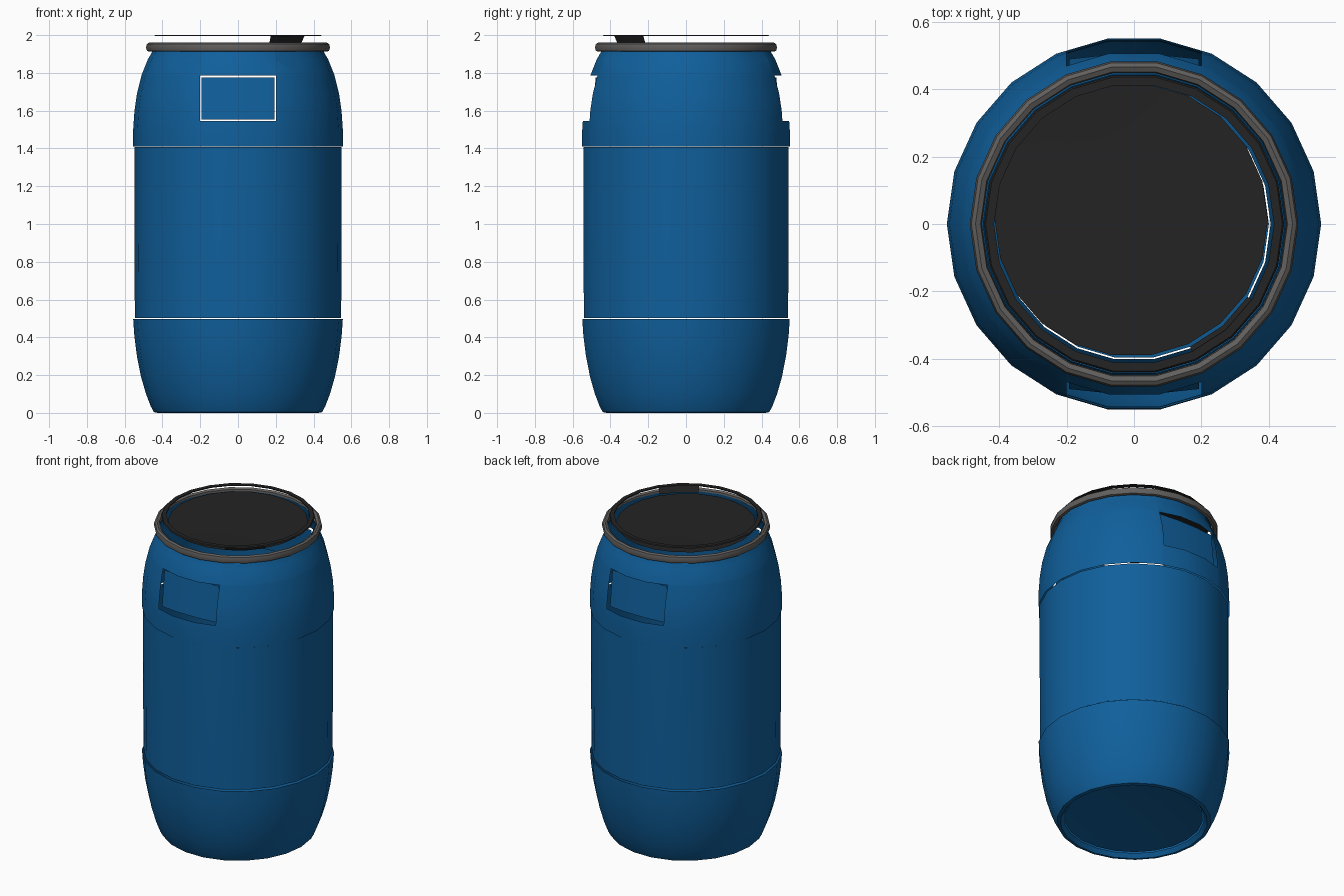
import bpy, bmesh, math

if "Cube" in bpy.data.objects:
    bpy.data.objects.remove(bpy.data.objects["Cube"])

N = 22  # sides of the barrel


def material(name, rgb):
    m = bpy.data.materials.new(name)
    m.diffuse_color = (*rgb, 1)
    m.use_nodes = True
    m.node_tree.nodes["Principled BSDF"].inputs["Base Color"].default_value = m.diffuse_color
    return m


BLUE = material("blue plastic", (0.005, 0.115, 0.33))
BLACK = material("black plastic", (0.017, 0.017, 0.017))
GREY = material("grey metal", (0.12, 0.115, 0.11))


def finish(bm, name, mat, angle=40):
    me = bpy.data.meshes.new(name)
    bm.to_mesh(me)
    bm.free()
    ob = bpy.data.objects.new(name, me)
    bpy.context.collection.objects.link(ob)
    me.materials.append(mat)
    bpy.ops.object.select_all(action='DESELECT')
    ob.select_set(True)
    bpy.context.view_layer.objects.active = ob
    bpy.ops.object.shade_smooth_by_angle(angle=math.radians(angle))
    return ob


def lathe(profile, closed=False, segments=None):
    """Revolve (radius, z) points about z; radius 0 becomes a single point."""
    bm = bmesh.new()
    rings = []
    for r, z in profile:
        if r == 0:
            rings.append([bm.verts.new((0, 0, z))] * N)
        else:
            rings.append([bm.verts.new((r * math.cos(2 * math.pi * i / N),
                                        r * math.sin(2 * math.pi * i / N), z))
                          for i in range(N)])
    pairs = list(zip(rings, rings[1:]))
    if closed:
        pairs.append((rings[-1], rings[0]))
    for a, b in pairs:
        for i in (segments or range(N)):
            j = (i + 1) % N
            quad = []
            for v in (a[i], a[j], b[j], b[i]):
                if v not in quad:
                    quad.append(v)
            bm.faces.new(quad)
    return bm


# lower bowl of the barrel with a rolled foot
finish(lathe([(0.405, 0.025), (0.425, 0.0), (0.445, 0.004), (0.462, 0.035),
              (0.487, 0.1), (0.513, 0.19), (0.535, 0.3), (0.549, 0.41),
              (0.555, 0.497)]), "lower_body", BLUE)

# recessed base
finish(lathe([(0, 0.055), (0.25, 0.05), (0.4, 0.03)]), "base", BLUE)

# straight middle wall
finish(lathe([(0.546, 0.503), (0.549, 0.95), (0.549, 1.408)]),
       "middle_body", BLUE)

# shoulder, with the two hand grips cut out and set back as panels
X, Z0, Z1 = 0.2, 1.545, 1.785
bm = lathe([(0.555, 1.411), (0.555, 1.5), (0.548, 1.6), (0.535, 1.69),
            (0.51, 1.79), (0.478, 1.87), (0.455, 1.91), (0.447, 1.945)])
for co, no in (((X, 0, 0), (1, 0, 0)), ((-X, 0, 0), (1, 0, 0)),
               ((0, 0, Z0), (0, 0, 1)), ((0, 0, Z1), (0, 0, 1))):
    bmesh.ops.bisect_plane(bm, geom=bm.verts[:] + bm.edges[:] + bm.faces[:],
                           plane_co=co, plane_no=no)


def in_grip(f):
    c = f.calc_center_median()
    return abs(c.x) < X and Z0 < c.z < Z1 and abs(c.y) > 0.3


panel = bm.copy()
bmesh.ops.delete(bm, geom=[f for f in bm.faces if in_grip(f)], context='FACES')
finish(bm, "shoulder", BLUE)

bmesh.ops.delete(panel, geom=[f for f in panel.faces if not in_grip(f)],
                 context='FACES')
mid = (Z0 + Z1) / 2
for v in panel.verts:
    v.co.x *= 0.965
    v.co.z = mid + (v.co.z - mid) * 0.93
    depth = 0.505 - 0.11 * (v.co.z - Z0) - 0.4 * v.co.x ** 2
    v.co.y = math.copysign(depth, v.co.y)
finish(panel, "grip_panels", BLUE)

# metal clamping ring
finish(lathe([(0.468, 1.912), (0.482, 1.916), (0.487, 1.935), (0.482, 1.953),
              (0.47, 1.96), (0.455, 1.953), (0.452, 1.93)], closed=True),
       "clamp_ring", GREY)

# lid: sunken disc, raised rim and the sloping web between them
bm = lathe([(0.405, 1.957), (0.2, 1.952), (0, 1.95)])
for v in bm.verts:
    v.co.y += 0.012
    v.co.x -= 0.008
finish(bm, "lid_disc", BLACK)
finish(lathe([(0.445, 1.994), (0.44, 2.0), (0.415, 2.0), (0.415, 1.994)],
             closed=True), "lid_rim", BLACK)
finish(lathe([(0.418, 1.996), (0.4, 1.96)], segments=(18, 19)),
       "lid_web", BLACK)
